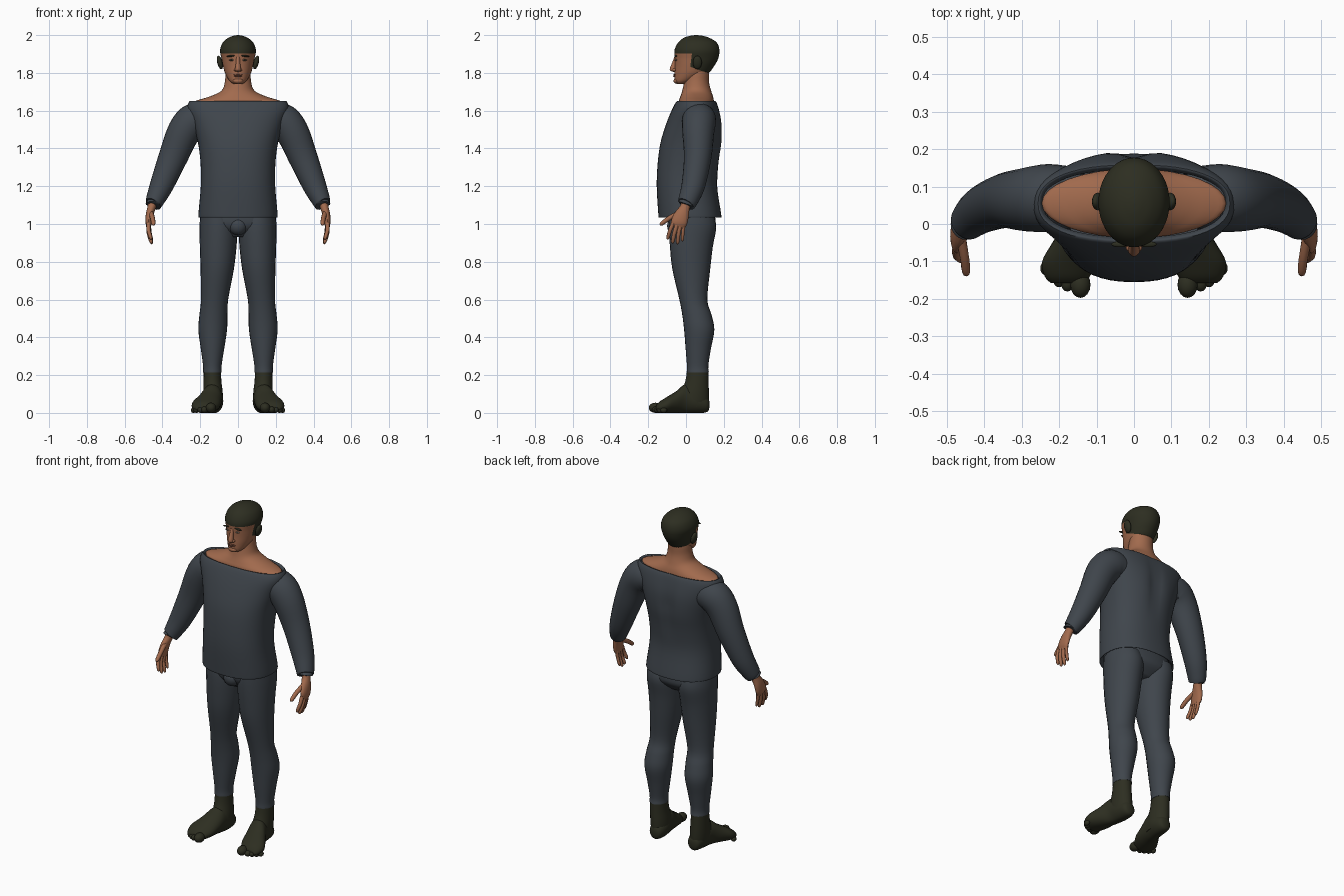
import bpy, bmesh, math
from mathutils import Vector, Matrix

X, Y, Z = Vector((1, 0, 0)), Vector((0, 1, 0)), Vector((0, 0, 1))


def material(name, rgb):
    m = bpy.data.materials.new(name)
    m.diffuse_color = (*rgb, 1)
    return m


CLOTH = material("slate cloth", (0.050, 0.060, 0.072))
SKIN = material("skin", (0.36, 0.145, 0.075))
DARK = material("dark olive", (0.026, 0.027, 0.015))
LIP = material("lip", (0.20, 0.075, 0.045))
EYE = material("eye white", (0.28, 0.22, 0.17))


def finish(bm, name, mat, mirror=False):
    bmesh.ops.recalc_face_normals(bm, faces=bm.faces)
    me = bpy.data.meshes.new(name)
    bm.to_mesh(me)
    bm.free()
    ob = bpy.data.objects.new(name, me)
    bpy.context.collection.objects.link(ob)
    me.materials.append(mat)
    bpy.ops.object.select_all(action='DESELECT')
    bpy.context.view_layer.objects.active = ob
    ob.select_set(True)
    bpy.ops.object.shade_smooth_by_angle(angle=math.radians(50))
    if mirror:
        ob.modifiers.new("mirror", 'MIRROR')
    return ob


def spline(pts, steps):
    """Smooth curve through tuples of any length."""
    out = []
    for i in range(len(pts) - 1):
        a, b, c, d = (pts[max(0, min(len(pts) - 1, i + k))] for k in (-1, 0, 1, 2))
        for s in range(steps):
            t = s / steps
            out.append([0.5 * (2 * q + (r - p) * t + (2 * p - 5 * q + 4 * r - w) * t * t
                               + (3 * q - p - 3 * r + w) * t ** 3) for p, q, r, w in zip(a, b, c, d)])
    return out + [list(pts[-1])]


def loft(rings, u=None, v=None, sides=24, steps=4, power=2.0, shape=None, caps=True):
    """Rings are (x, y, z, radius u, radius v); without axes they follow the path."""
    bm = bmesh.new()
    rings = spline(rings, steps)
    loops = []
    for i, (x, y, z, ru, rv) in enumerate(rings):
        du, dv = u, v
        if u is None:
            t = (Vector(rings[min(i + 1, len(rings) - 1)][:3]) - Vector(rings[max(i - 1, 0)][:3])).normalized()
            dv = (Y - t * t.y).normalized()
            du = dv.cross(t)
        loop = []
        for k in range(sides):
            c, s = math.cos(math.tau * k / sides), math.sin(math.tau * k / sides)
            p = Vector((x, y, z)) + du * (max(ru, .0005) * math.copysign(abs(c) ** (2 / power), c)) \
                + dv * (max(rv, .0005) * math.copysign(abs(s) ** (2 / power), s))
            loop.append(bm.verts.new(shape(p) if shape else p))
        loops.append(loop)
    for a, b in zip(loops, loops[1:]):
        for k in range(sides):
            j = (k + 1) % sides
            bm.faces.new((a[k], a[j], b[j], b[k]))
    if caps:
        bm.faces.new(loops[0])
        bm.faces.new(loops[-1])
    return bm


def level(rows):
    """Rows of (z, x, radius x, y front, y back) become horizontal rings."""
    return [(x, (f + b) / 2, z, rx, (b - f) / 2) for z, x, rx, f, b in rows]


def ball(name, mat, at, size, mirror=False, tilt=0.0, axis='X'):
    bm = bmesh.new()
    bmesh.ops.create_uvsphere(bm, u_segments=16, v_segments=10, radius=1)
    bm.transform(Matrix.Translation(at) @ Matrix.Rotation(tilt, 4, axis) @ Matrix.Diagonal((*size, 1)))
    return finish(bm, name, mat, mirror)


# Shirt body, with a spine groove and a rolled hem and neckline
def spine(p):
    if p.y > 0.08:
        p.y -= 0.022 * math.exp(-(p.x / 0.035) ** 2) * max(0, 1 - abs(p.z - 1.47) / 0.22)
    return p


shirt = level([(1.06, 0, .19, -.12, .16), (1.035, 0, .207, -.142, .185), (1.06, 0, .209, -.147, .185),
               (1.2, 0, .197, -.155, .165), (1.32, 0, .198, -.15, .175), (1.43, 0, .212, -.135, .192),
               (1.53, 0, .24, -.105, .192), (1.61, 0, .268, -.072, .175), (1.65, 0, .256, -.048, .158),
               (1.635, 0, .243, -.035, .145)])
finish(loft(shirt, X, Y, 48, 4, 2.35, spine, False), "shirt_body", CLOTH)

# Sleeves
sleeve = [(.15, .07, 1.545, .075, .08), (.225, .07, 1.55, .093, .09), (.285, .065, 1.49, .088, .085),
          (.343, .062, 1.355, .077, .073), (.402, .04, 1.21, .063, .063), (.435, .015, 1.135, .051, .054),
          (.448, .0, 1.105, .043, .047), (.446, .004, 1.115, .034, .036)]
finish(loft(sleeve), "sleeve", CLOTH, True)

# Trousers: hips, legs and crotch
hips = level([(1.12, 0, .18, -.08, .14), (1.03, 0, .2, -.09, .155), (.98, 0, .19, -.08, .15), (.93, 0, .1, -.04, .1)])
finish(loft(hips, X, Y, 32, 4, 2.3), "trouser_hips", CLOTH)
leg = level([(1.04, .11, .09, -.088, .15), (.98, .104, .1, -.09, .16), (.88, .105, .097, -.085, .142),
             (.76, .11, .088, -.072, .128), (.6, .124, .072, -.035, .113), (.52, .13, .074, -.02, .135),
             (.44, .134, .076, -.01, .15), (.34, .135, .062, -.002, .132), (.25, .136, .049, .005, .118),
             (.215, .136, .049, .004, .121), (.225, .136, .044, .01, .115)])
finish(loft(leg, X, Y), "trouser_leg", CLOTH, True)
ball("trouser_crotch", CLOTH, (0, -.055, .99), (.05, .045, .05))

# Socked feet with toes
ankle = level([(.24, .136, .045, .007, .117), (.17, .135, .047, -.003, .119), (.11, .132, .051, -.025, .121),
               (.06, .13, .05, -.04, .12), (.03, .13, .044, -.04, .112)])
finish(loft(ankle, X, Y), "ankle", DARK, True)


def sole(p):
    p.z = max(p.z, 0.0)
    return p


foot = [(.127, .124, .045, .012, .015), (.127, .112, .045, .036, .04), (.128, .06, .06, .05, .062),
        (.136, 0, .075, .053, .078), (.153, -.05, .058, .065, .058), (.171, -.1, .042, .074, .043),
        (.178, -.14, .03, .06, .03), (.176, -.158, .024, .045, .016)]
finish(loft(foot, X, Z, shape=sole), "foot", DARK, True)
for i, (x, y, r) in enumerate([(.143, -.162, .027), (.178, -.158, .017), (.2, -.148, .016),
                               (.22, -.135, .015), (.236, -.118, .014)]):
    ball(f"toe_{i + 1}", DARK, (x, y, r), (r, r * 1.3, r), True)

# Hands: palm, four fingers and a thumb
palm = [(.45, .005, 1.125, .024, .029), (.457, -.005, 1.09, .022, .026), (.468, -.022, 1.05, .02, .038),
        (.473, -.036, 1.01, .017, .043), (.471, -.043, .985, .011, .036)]
finish(loft(palm, sides=16), "palm", SKIN, True)
digits = {"index_finger": [(.474, -.068, 1.005), (.473, -.085, .965), (.459, -.098, .918), .0105],
          "middle_finger": [(.474, -.048, .995), (.472, -.062, .95), (.457, -.072, .897), .011],
          "ring_finger": [(.473, -.03, .995), (.47, -.039, .95), (.455, -.045, .893), .0105],
          "little_finger": [(.47, -.012, 1.0), (.467, -.016, .96), (.455, -.02, .908), .009],
          "thumb": [(.462, -.035, 1.06), (.452, -.09, 1.03), (.447, -.138, .995), .0125]}
for name, (a, b, c, r) in digits.items():
    a, b, c = Vector(a), Vector(b), Vector(c)
    rows = [(*a, r * 1.1, r * 1.1), (*b, r, r), (*b.lerp(c, .8), r * .85, r * .85), (*c, r * .2, r * .2)]
    finish(loft(rows, sides=10, steps=3), name, SKIN, True)

# Bare shoulders and neck
neck = level([(1.6, 0, .23, -.03, .14), (1.64, 0, .246, -.037, .147), (1.655, 0, .215, -.037, .147),
              (1.675, 0, .15, -.03, .143), (1.705, 0, .088, -.02, .133), (1.75, 0, .07, -.01, .122),
              (1.8, 0, .066, .0, .122), (1.84, 0, .06, .02, .12)])
finish(loft(neck, X, Y, 32), "shoulders_and_neck", SKIN)

# Head, cut along the hairline and coloured by region
head = level([(1.742, 0, .024, -.05, .0), (1.758, 0, .045, -.06, .04), (1.795, 0, .067, -.061, .115),
              (1.835, 0, .079, -.059, .148), (1.875, 0, .087, -.06, .17), (1.92, 0, .095, -.061, .177),
              (1.96, 0, .081, -.042, .163), (1.985, 0, .052, -.012, .125), (1.997, 0, .022, .025, .085),
              (2.0, 0, .001, .054, .056)])
bm = loft(head, X, Y, 40, 5)
hairline = [((0, 0, 1.902), (0, 0, 1)), ((0, .025, 1.85), (0, 1, -.12)), ((0, .03, 1.83), (0, .38, 1))]
for co, no in hairline:
    bmesh.ops.bisect_plane(bm, geom=bm.verts[:] + bm.edges[:] + bm.faces[:], plane_co=co, plane_no=no)
for f in bm.faces:
    m = f.calc_center_median()
    above = [(m - Vector(co)).dot(Vector(no)) > 0 for co, no in hairline]
    f.material_index = int(above[0] or (above[1] and above[2]))
finish(bm, "head", SKIN).data.materials.append(DARK)

# Ears and facial features
ball("ear", DARK, (.096, .06, 1.855), (.014, .024, .037), True, .25, 'Y')
nose = [(0, -.052, 1.885, .010, .010), (0, -.06, 1.855, .011, .013), (0, -.068, 1.825, .015, .018),
        (0, -.066, 1.812, .016, .017), (0, -.06, 1.806, .006, .008)]
finish(loft(nose, X, Y, 14), "nose", SKIN)
ball("nostril_wing", SKIN, (.013, -.062, 1.816), (.009, .011, .008), True)
ball("brow", DARK, (.036, -.054, 1.89), (.025, .008, .005), True, .12, 'Y')
ball("eye", EYE, (.034, -.0535, 1.868), (.013, .005, .005), True)
ball("pupil", DARK, (.034, -.057, 1.868), (.005, .003, .005), True)
ball("upper_lip", LIP, (0, -.06, 1.789), (.024, .008, .004))
ball("lower_lip", LIP, (0, -.06, 1.782), (.02, .008, .005))
ball("chin", SKIN, (0, -.05, 1.758), (.027, .016, .015))
